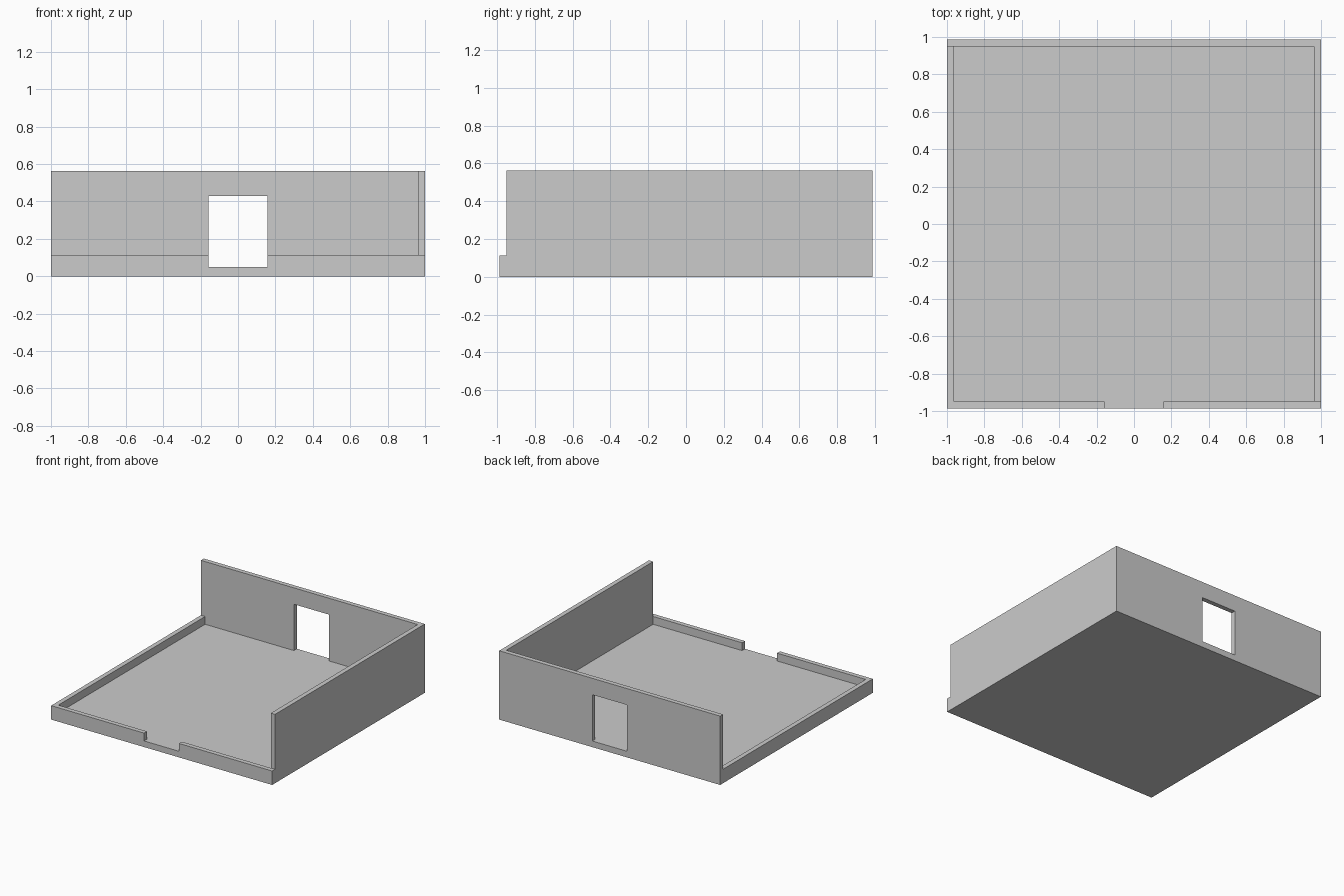
import bpy

if "Cube" in bpy.data.objects:
    bpy.data.objects.remove(bpy.data.objects["Cube"])

X, Y = 1.0, 0.987          # outer half sizes
T = 0.038                  # wall thickness
FLOOR, LOW, TALL = 0.05, 0.114, 0.563


def box(name, x, y, z):
    """Axis-aligned box from (min, max) ranges."""
    bpy.ops.mesh.primitive_cube_add(
        size=1, location=[(a + b) / 2 for a, b in (x, y, z)])
    ob = bpy.context.object
    ob.name = name
    ob.scale = [b - a for a, b in (x, y, z)]
    bpy.ops.object.transform_apply(location=False, rotation=False, scale=True)
    return ob


# Floor slab fitted between the walls
box("floor", (-X + T, X - T), (-Y + T, Y - T), (0, FLOOR))

# Low walls on the front and left, tall walls on the back and right
front = box("front_wall", (-X, X), (-Y, -Y + T), (0, LOW))
back = box("back_wall", (-X, X), (Y - T, Y), (0, TALL))
box("left_wall", (-X, -X + T), (-Y + T, Y - T), (0, LOW))
box("right_wall", (X - T, X), (-Y + T, Y - T), (0, TALL))

# Doorway opening cut straight through front and back walls
cutter = box("doorway_cutter", (-0.159, 0.157), (-1.2, 1.2), (FLOOR, 0.429))
cutter.hide_render = True
cutter.display_type = 'WIRE'
for wall in (front, back):
    mod = wall.modifiers.new("doorway", 'BOOLEAN')
    mod.operation = 'DIFFERENCE'
    mod.solver = 'EXACT'
    mod.object = cutter
